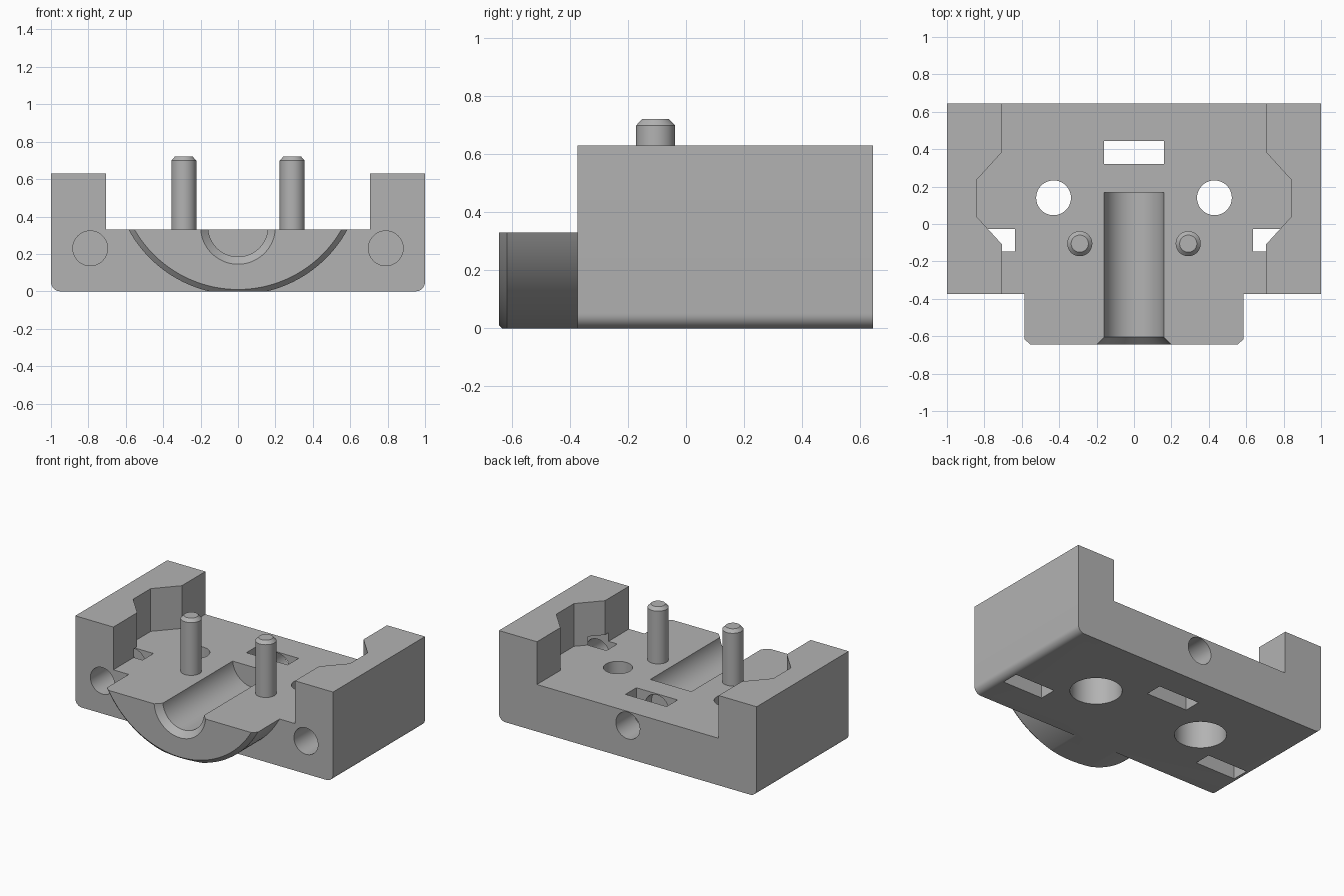
import bpy, bmesh, math
from mathutils import Vector

if "Cube" in bpy.data.objects:
    bpy.data.objects.remove(bpy.data.objects["Cube"])

grey = bpy.data.materials.new("plain grey")
grey.use_nodes = True
COLOUR = (0.45, 0.45, 0.45, 1)
grey.diffuse_color = COLOUR
grey.node_tree.nodes["Principled BSDF"].inputs["Base Color"].default_value = COLOUR


def loft(name, rings):
    """Closed solid through rings of points."""
    bm = bmesh.new()
    loops = [[bm.verts.new(p) for p in ring] for ring in rings]
    n = len(loops[0])
    for a, b in zip(loops, loops[1:]):
        for i in range(n):
            j = (i + 1) % n
            bm.faces.new((a[i], a[j], b[j], b[i]))
    bm.faces.new(loops[0])
    bm.faces.new(loops[-1])
    bmesh.ops.recalc_face_normals(bm, faces=bm.faces)
    mesh = bpy.data.meshes.new(name)
    bm.to_mesh(mesh)
    bm.free()
    mesh.materials.append(grey)
    obj = bpy.data.objects.new(name, mesh)
    bpy.context.collection.objects.link(obj)
    return obj


def box(name, x, y, z):
    corners = [(x[0], y[0]), (x[1], y[0]), (x[1], y[1]), (x[0], y[1])]
    return loft(name, [[(a, b, h) for a, b in corners] for h in z])


def turned(name, axis, centre, profile, segments=64):
    """Round part along y or z; profile lists (radius, position along axis)."""
    rings = []
    for r, t in profile:
        ring = []
        for i in range(segments):
            a = math.tau * (i + 0.5) / segments
            u, v = centre[0] + r * math.cos(a), centre[1] + r * math.sin(a)
            ring.append((u, t, v) if axis == "y" else (u, v, t))
        rings.append(ring)
    return loft(name, rings)


def combine(target, tool, operation):
    tool.hide_render = True
    mod = target.modifiers.new(operation, "BOOLEAN")
    mod.operation, mod.solver, mod.object = operation, "EXACT", tool
    bpy.context.view_layer.objects.active = target
    bpy.ops.object.modifier_apply(modifier=mod.name)
    bpy.data.objects.remove(tool)


FRONT, BACK, FLOOR, TOP = -0.375, 0.645, 0.33, 0.63
BORE_Z, BORE_R = 0.23, 0.093

# Main block with rounded lower side edges
R = 0.05
half = [(1 - R + R * math.sin(a), R - R * math.cos(a))
        for a in (math.pi / 2 * i / 8 for i in range(9))] + [(1, TOP)]
outline = half + [(-x, z) for x, z in reversed(half)]
body = loft("clamp_body", [[(x, y, z) for x, z in outline] for y in (FRONT, BACK)])

# Round nose with a chamfered front rim
nose = turned("nose", "y", (0, 0.648),
              [(0.638, -0.645), (0.666, -0.617), (0.666, -0.3)], 160)
combine(body, nose, "UNION")
combine(body, box("base_trim", (-2, 2), (-2, 2), (-1, 0)), "DIFFERENCE")

# Open pocket with angled side recesses
side = [(0.705, -1), (0.705, -0.11), (0.842, 0.04), (0.842, 0.235),
        (0.705, 0.385), (0.705, 1)]
pocket = side + [(-x, y) for x, y in reversed(side)]
combine(body, loft("pocket", [[(x, y, z) for x, y in pocket] for z in (FLOOR, 2)]),
        "DIFFERENCE")

# Half-round shaft channel with a flared mouth
channel = turned("channel", "y", (0, 0.345),
                 [(0.215, -0.66), (0.16, -0.605), (0.16, 0.168)], 96)
combine(body, channel, "DIFFERENCE")

# Centre nut slot and back bore
combine(body, box("nut_slot", (-0.16, 0.16), (0.322, 0.443), (-1, 1)), "DIFFERENCE")
combine(body, turned("back_bore", "y", (0, BORE_Z), [(BORE_R, 0.25), (BORE_R, 1)]),
        "DIFFERENCE")

for s in (-1, 1):
    # Side nut slot and front bore
    xs = sorted((s * 0.637, s * 0.95))
    combine(body, box("side_slot", xs, (-0.148, -0.027), (-1, 0.39)), "DIFFERENCE")
    combine(body, turned("front_bore", "y", (s * 0.79, BORE_Z),
                         [(BORE_R, -1), (BORE_R, 0.1)]), "DIFFERENCE")
    # Stepped vertical screw hole
    combine(body, turned("screw_hole", "z", (s * 0.43, 0.14),
                         [(0.165, -1), (0.165, 0.22), (BORE_R, 0.22), (BORE_R, 1)]),
            "DIFFERENCE")

# Locating pins with chamfered tips
pins = [turned(name, "z", (s * 0.29, -0.105),
               [(0.067, FLOOR - 0.05), (0.067, 0.7), (0.046, 0.722)], 48)
        for name, s in (("left_pin", 1), ("right_pin", -1))]

for obj in [body] + pins:
    bpy.ops.object.select_all(action="DESELECT")
    obj.select_set(True)
    bpy.context.view_layer.objects.active = obj
    bpy.ops.object.shade_smooth_by_angle(angle=math.radians(25))
